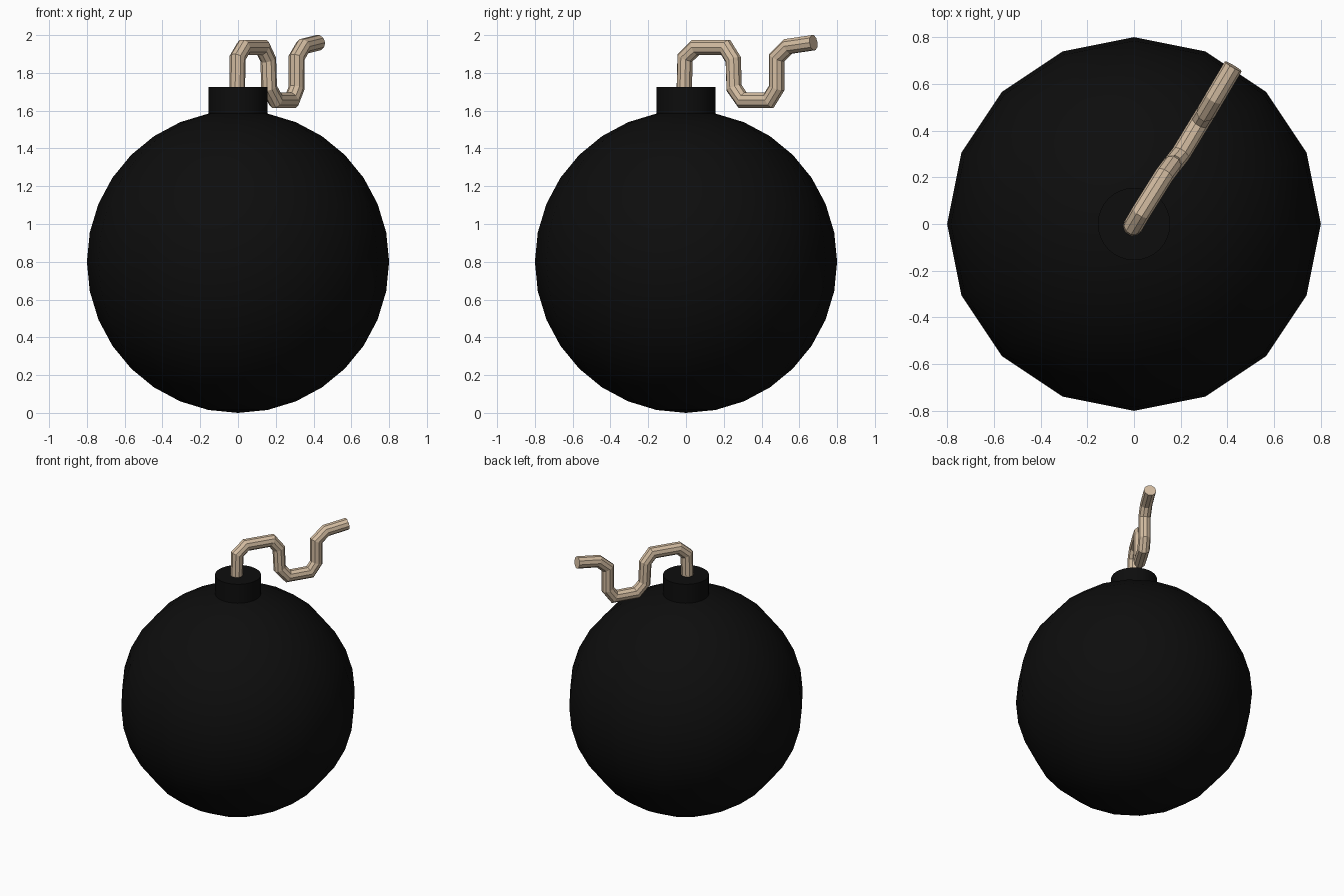
import bpy, bmesh, math
from mathutils import Vector

if "Cube" in bpy.data.objects:
    bpy.data.objects.remove(bpy.data.objects["Cube"])


def material(name, rgb):
    m = bpy.data.materials.new(name)
    m.diffuse_color = (*rgb, 1)
    m.use_nodes = True
    m.node_tree.nodes["Principled BSDF"].inputs["Base Color"].default_value = m.diffuse_color
    return m


black = material("matte black", (0.004, 0.004, 0.004))
tan = material("tan cord", (0.66, 0.51, 0.36))


def finish(name, mat, smooth):
    ob = bpy.context.object
    ob.name = name
    ob.data.materials.append(mat)
    if smooth:
        bpy.ops.object.shade_smooth_by_angle(angle=math.radians(30))
    return ob


# Round body
bpy.ops.mesh.primitive_uv_sphere_add(segments=16, ring_count=16, radius=0.8, location=(0, 0, 0.8))
finish("bomb_body", black, True)

# Neck collar
bpy.ops.mesh.primitive_cylinder_add(vertices=32, radius=0.155, depth=0.225, location=(0, 0, 1.6125))
finish("neck_collar", black, True)

# Fuse: a tube swept along a bent path with mitred joints
path = [Vector(p) for p in (
    (-0.005, -0.01, 1.68), (-0.002, -0.005, 1.88), (0.03, 0.05, 1.935), (0.13, 0.21, 1.935),
    (0.16, 0.25, 1.87), (0.165, 0.255, 1.72), (0.20, 0.30, 1.655), (0.285, 0.44, 1.655),
    (0.31, 0.48, 1.72), (0.31, 0.48, 1.88), (0.345, 0.54, 1.94), (0.425, 0.675, 1.96))]
SIDES, RADIUS = 10, 0.042
side = Vector((0.84, -0.54, 0))   # horizontal normal of the fuse's plane

bm = bmesh.new()
rings = []
for i, p in enumerate(path):
    a = (p - path[max(i - 1, 0)]).normalized()
    b = (path[min(i + 1, len(path) - 1)] - p).normalized()
    tangent = (a + b).normalized()
    across = tangent.cross(side).normalized()
    u = across.cross(tangent).normalized()
    stretch = 1 / max(tangent.dot(a), tangent.dot(b))
    rings.append([bm.verts.new(p + RADIUS * (math.cos(t) * u + math.sin(t) * stretch * across))
                  for t in (2 * math.pi * k / SIDES for k in range(SIDES))])
for r, s in zip(rings, rings[1:]):
    for k in range(SIDES):
        n = (k + 1) % SIDES
        bm.faces.new((r[k], r[n], s[n], s[k]))
bm.faces.new(rings[0])
bm.faces.new(rings[-1])
bmesh.ops.recalc_face_normals(bm, faces=bm.faces)
mesh = bpy.data.meshes.new("fuse")
bm.to_mesh(mesh)
bm.free()
fuse = bpy.data.objects.new("fuse", mesh)
bpy.context.collection.objects.link(fuse)
bpy.context.view_layer.objects.active = fuse
finish("fuse", tan, False)
